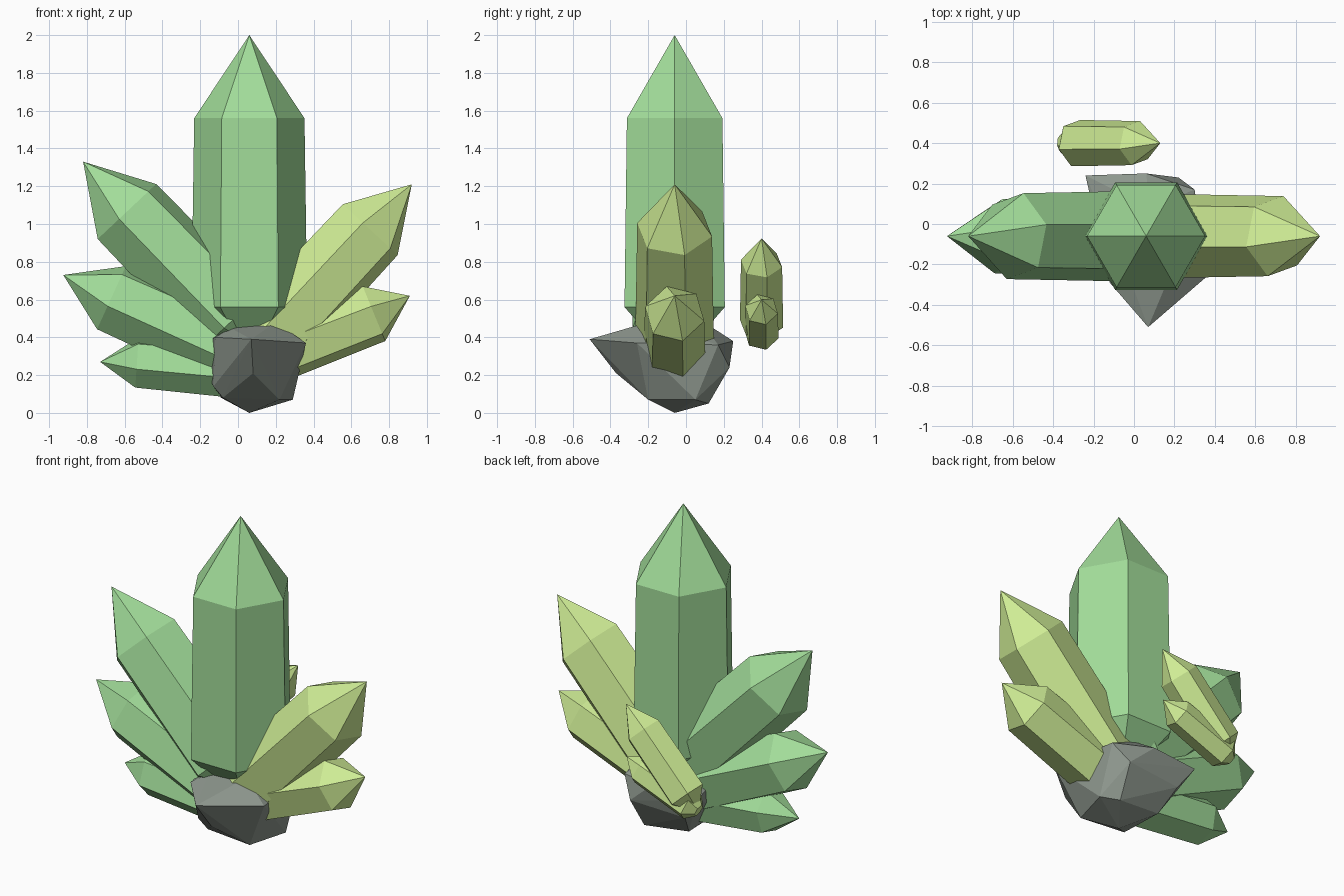
import bpy, bmesh, math
from mathutils import Vector

if "Cube" in bpy.data.objects:
    bpy.data.objects.remove(bpy.data.objects["Cube"])


def material(name, rgb):
    m = bpy.data.materials.new(name)
    m.diffuse_color = (*rgb, 1)
    m.use_nodes = True
    m.node_tree.nodes["Principled BSDF"].inputs["Base Color"].default_value = m.diffuse_color
    return m


GREEN = material("green", (0.36, 0.72, 0.32))
LIME = material("lime", (0.62, 0.84, 0.30))
STONE = material("dark_stone", (0.27, 0.31, 0.27))


def finish(name, bm, mat):
    bmesh.ops.recalc_face_normals(bm, faces=bm.faces)
    me = bpy.data.meshes.new(name)
    bm.to_mesh(me)
    bm.free()
    me.materials.append(mat)
    ob = bpy.data.objects.new(name, me)
    bpy.context.collection.objects.link(ob)
    return ob


def crystal(name, base, shoulder, tip, r, mat, twist=15, y=-0.06):
    """Six-sided prism with pointed cap and tapered, blunt root, leaning in the xz plane."""
    b, s, t = (Vector((p[0], y, p[1])) for p in (base, shoulder, tip))
    axis = (t - b).normalized()
    side, depth = Vector((axis.z, 0, -axis.x)), Vector((0, 1, 0))
    root = b - axis * r * 0.62
    bm = bmesh.new()
    rings = []
    for c, rad in ((root, r * 0.42), (b, r * 1.05), (s, r)):
        angles = [math.radians(twist + 60 * i) for i in range(6)]
        rings.append([bm.verts.new(c + rad * (side * math.cos(a) + depth * math.sin(a)))
                      for a in angles])
    top = bm.verts.new(t)
    bm.faces.new(rings[0])
    for i in range(6):
        j = (i + 1) % 6
        for lo, hi in zip(rings, rings[1:]):
            bm.faces.new((lo[i], lo[j], hi[j], hi[i]))
        bm.faces.new((rings[2][i], rings[2][j], top))
    return finish(name, bm, mat)


# Central crystal
crystal("main_crystal", (0.06, 0.56), (0.06, 1.56), (0.06, 2.0), 0.292, GREEN, twist=0)

# Left crystals
crystal("left_upper_crystal", (-0.03, 0.49), (-0.588, 1.066), (-0.82, 1.33), 0.22, GREEN)
crystal("left_middle_crystal", (-0.09, 0.35), (-0.67, 0.61), (-0.925, 0.73), 0.19, GREEN)
crystal("left_lower_crystal", (-0.07, 0.225), (-0.535, 0.267), (-0.73, 0.27), 0.138, GREEN)

# Right crystals, plus a smaller copy of the pair behind
pair = {"upper": ((0.16, 0.39), (0.70, 0.97), (0.92, 1.21), 0.205),
        "lower": ((0.11, 0.29), (0.72, 0.525), (0.91, 0.62), 0.162)}
for label, (b, s, t, r) in pair.items():
    crystal(f"right_{label}_crystal", b, s, t, r, LIME)
    small = [(p[0] * 0.55 - 0.376, p[1] * 0.55 + 0.258) for p in (b, s, t)]
    crystal(f"back_{label}_crystal", *small, r * 0.55, LIME, y=0.40)

# Rock: faceted hull with a front spur
points = [(.07, -.51, .39), (-.12, -.29, .40), (.36, -.26, .37), (.20, -.2, .48),
          (-.04, -.22, .45), (-.24, .24, .36), (.06, .25, .38), (.30, .17, .36),
          (.08, -.37, .21), (-.13, -.2, .14), (.30, -.15, .20), (.22, .23, .24),
          (-.14, .21, .22), (-.08, -.18, .08), (.22, -.2, .07), (.29, .05, .07),
          (.2, .12, .05), (-.09, .1, .08), (.06, -.06, .0), (.08, .08, .49)]
bm = bmesh.new()
for p in points:
    bm.verts.new(p)
hull = bmesh.ops.convex_hull(bm, input=bm.verts)
loose = {v for v in bm.verts if not v.link_faces}
bmesh.ops.delete(bm, geom=list(loose), context='VERTS')
finish("rock_base", bm, STONE)
